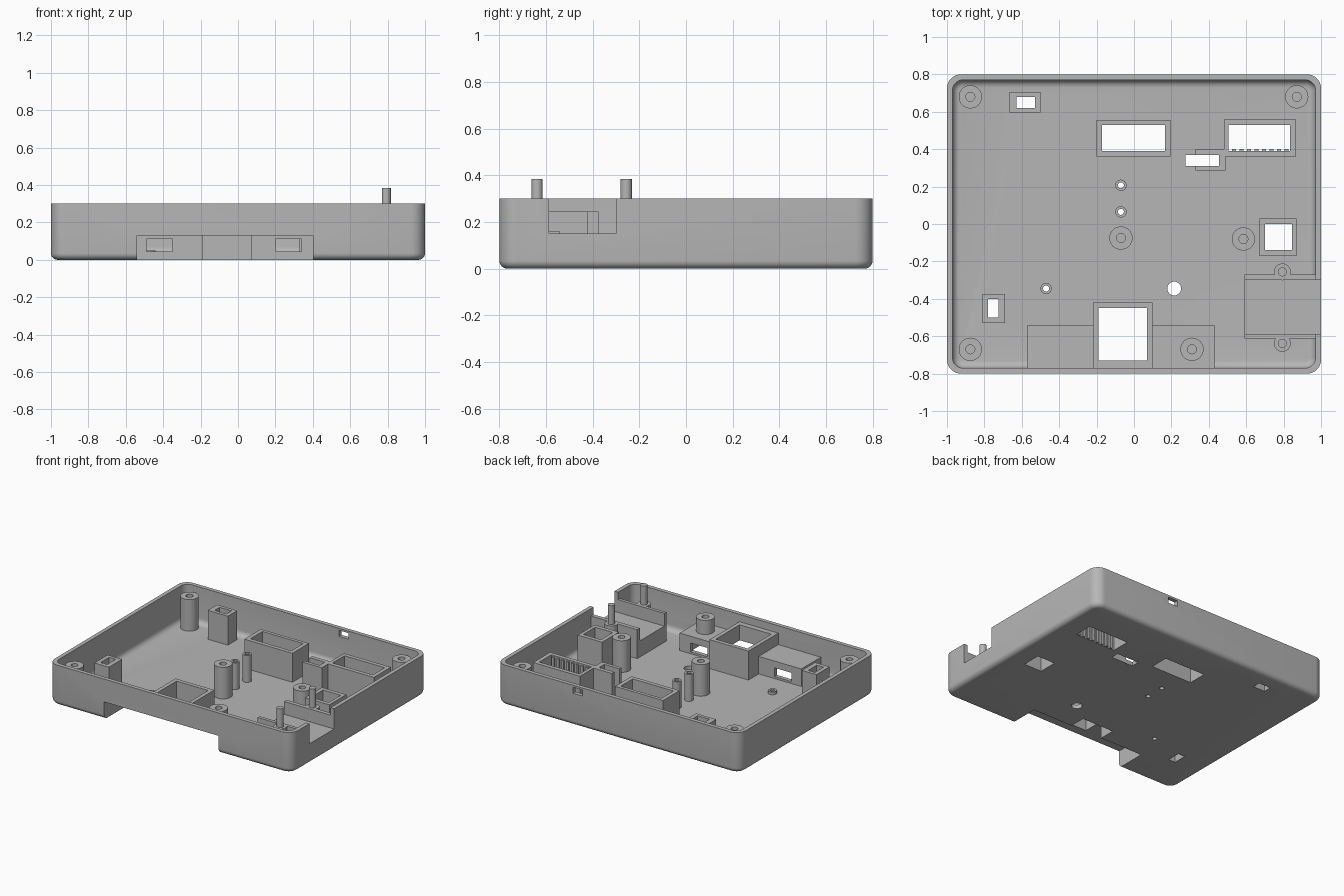
import bpy, bmesh
from mathutils import Matrix, Vector

if "Cube" in bpy.data.objects:
    bpy.data.objects.remove(bpy.data.objects["Cube"])

grey = bpy.data.materials.new("plain_grey")
grey.use_nodes = True
grey.diffuse_color = (0.47, 0.47, 0.47, 1)
grey.node_tree.nodes["Principled BSDF"].inputs["Base Color"].default_value = grey.diffuse_color

FLOOR = 0.03      # floor thickness
SINK = 0.015      # how deep parts are set into the floor
TOP = 0.245       # common height of the light shafts
RIM = 0.3


def finish(name, bm):
    mesh = bpy.data.meshes.new(name)
    bmesh.ops.recalc_face_normals(bm, faces=bm.faces[:])
    bm.to_mesh(mesh)
    bm.free()
    mesh.materials.append(grey)
    obj = bpy.data.objects.new(name, mesh)
    bpy.context.scene.collection.objects.link(obj)
    return obj


def box(name, x, y, z, corner=0, fillet=0):
    """Box from (min, max) pairs, with optional rounded corners and bottom edge."""
    bm = bmesh.new()
    bmesh.ops.create_cube(bm, size=1)
    for v in bm.verts:
        v.co = Vector([r[0] if c < 0 else r[1] for r, c in zip((x, y, z), v.co)])
    if corner:
        upright = [e for e in bm.edges if abs(e.verts[0].co.z - e.verts[1].co.z) > 0.01]
        bmesh.ops.bevel(bm, geom=upright, offset=corner, segments=8, profile=0.5, affect='EDGES')
    if fillet:
        low = [e for e in bm.edges if all(abs(v.co.z - z[0]) < 1e-4 for v in e.verts)]
        bmesh.ops.bevel(bm, geom=low, offset=fillet, segments=6, profile=0.5, affect='EDGES')
    return finish(name, bm)


def cylinder(name, x, y, r, z):
    bm = bmesh.new()
    bmesh.ops.create_cone(bm, cap_ends=True, segments=32, radius1=r, radius2=r, depth=z[1] - z[0],
                          matrix=Matrix.Translation((x, y, (z[0] + z[1]) / 2)))
    return finish(name, bm)


def carve(obj, cutters):
    """Cut every cutter out of the part and bake the result."""
    for c in cutters:
        mod = obj.modifiers.new("cut", 'BOOLEAN')
        mod.operation, mod.solver, mod.object = 'DIFFERENCE', 'EXACT', c
    graph = bpy.context.evaluated_depsgraph_get()
    graph.update()
    mesh = bpy.data.meshes.new_from_object(obj.evaluated_get(graph))
    obj.modifiers.clear()
    obj.data = mesh


helpers = []


def cut_box(x, y, z):
    helpers.append(box("cutter", x, y, z))
    return helpers[-1]


def cut_hole(x, y, r, z):
    helpers.append(cylinder("cutter", x, y, r, z))
    return helpers[-1]


THROUGH = (-0.05, 0.4)
shell_cuts = []

# Light shafts: outer x, y ranges then opening x, y ranges
shafts = {
    "small_back_shaft": ((-0.665, -0.5), (0.595, 0.705), (-0.627, -0.53), (0.62, 0.68)),
    "display_shaft": ((-0.2, 0.195), (0.36, 0.555), (-0.17, 0.165), (0.39, 0.53)),
    "comb_shaft": ((0.48, 0.865), (0.36, 0.56), (0.505, 0.835), (0.39, 0.53)),
    "slot_shaft": ((0.33, 0.49), (0.285, 0.4), (0.275, 0.455), (0.31, 0.37)),
    "square_shaft": ((0.67, 0.87), (-0.17, 0.03), (0.7, 0.845), (-0.14, 0)),
    "small_side_shaft": ((-0.81, -0.69), (-0.53, -0.375), (-0.78, -0.725), (-0.5, -0.4)),
}
for name, (ox, oy, ix, iy) in shafts.items():
    opening = cut_box(ix, iy, THROUGH)
    carve(box(name, ox, oy, (SINK, TOP)), [opening])
    shell_cuts.append(opening)

# Ribs along one wall of the comb shaft
for i in range(8):
    x = 0.525 + i * 0.04
    box("comb_rib", (x, x + 0.02), (0.385, 0.402), (0.002, TOP - 0.01))

# Screw posts with blind holes
for x, y, base in ((-0.875, 0.68, SINK), (0.87, 0.68, SINK), (-0.875, -0.67, SINK),
                   (0.31, -0.67, 0.145), (-0.07, -0.075, SINK), (0.585, -0.08, SINK)):
    post = cylinder("screw_post", x, y, 0.062, (base, 0.265))
    carve(post, [cut_hole(x, y, 0.024, (base + 0.03, 0.4))])

# Thin tubes open through the floor
for x, y, top in ((-0.07, 0.207, 0.23), (-0.07, 0.065, 0.23), (-0.47, -0.345, 0.05)):
    hole = cut_hole(x, y, 0.016, THROUGH)
    carve(cylinder("thin_tube", x, y, 0.03, (SINK, top)), [hole])
    shell_cuts.append(hole)
shell_cuts.append(cut_hole(0.215, -0.345, 0.037, THROUGH))

# Front connector bay with two windows and a central tower
bay = cut_box((-0.54, 0.4), (-0.9, -0.57), (-0.05, 0.13))
tower_opening = cut_box((-0.19, 0.07), (-0.73, -0.45), THROUGH)
windows = [cut_box((x, x + 0.14), (-0.6, -0.5), (0.045, 0.11)) for x in (-0.49, 0.2)]
carve(box("front_bay_housing", (-0.57, 0.43), (-0.785, -0.54), (SINK, 0.16)),
      [bay, tower_opening] + windows)
carve(box("front_tower", (-0.22, 0.1), (-0.78, -0.42), (SINK, TOP)), [bay, tower_opening])
shell_cuts += [bay, tower_opening]

# Side cradle with its channel and two locating pins
channel = cut_box((0.5, 1.1), (-0.588, -0.3), (0.15, 0.4))
carve(box("side_cradle", (0.59, 0.985), (-0.612, -0.27), (SINK, TOP)), [channel])
shell_cuts.append(channel)
for y in (-0.638, -0.256):
    cylinder("pin_boss", 0.793, y, 0.045, (SINK, TOP))
    cylinder("locating_pin", 0.793, y, 0.024, (0.2, 0.385))

# Tray with rounded corners, hollowed out, with a latch slot in the back wall
tray = box("tray_shell", (-1, 1), (-0.8, 0.8), (0, RIM), 0.075, 0.035)
cavity = box("cutter", (-0.97, 0.97), (-0.77, 0.77), (FLOOR, 0.4), 0.055, 0.04)
helpers.append(cavity)
shell_cuts.append(cut_box((0.29, 0.37), (0.7, 0.9), (0.24, 0.285)))
carve(tray, [cavity] + shell_cuts)

# Remove the cutters and shade the rounded parts
for h in helpers:
    bpy.data.objects.remove(h)
bpy.ops.object.select_all(action='DESELECT')
for obj in bpy.context.scene.objects:
    if obj.type == 'MESH':
        obj.select_set(True)
        bpy.context.view_layer.objects.active = obj
bpy.ops.object.shade_smooth_by_angle(angle=0.6)
